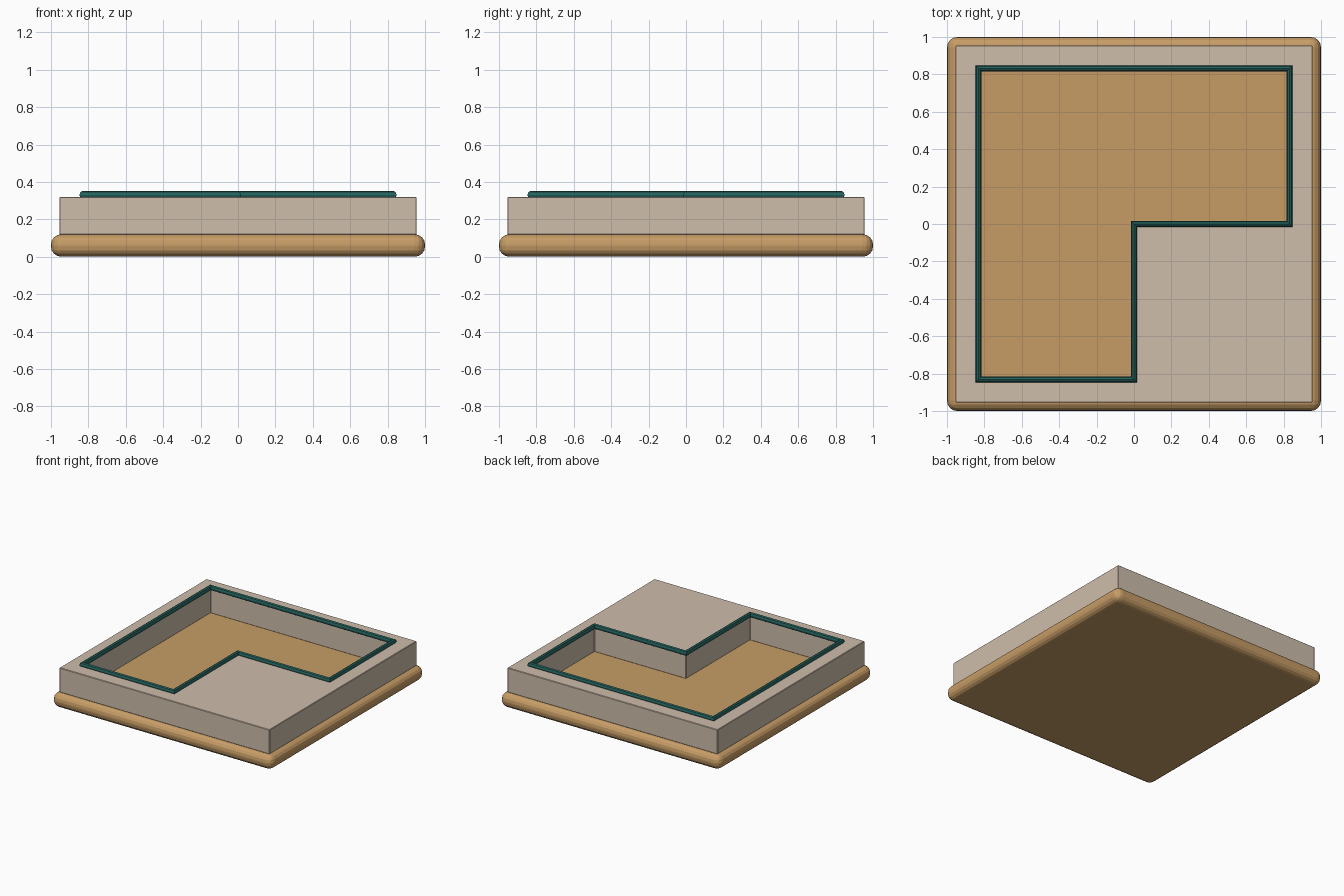
import bpy, bmesh

if "Cube" in bpy.data.objects:
    bpy.data.objects.remove(bpy.data.objects["Cube"])


def material(name, rgb):
    m = bpy.data.materials.new(name)
    m.diffuse_color = (*rgb, 1)
    m.use_nodes = True
    m.node_tree.nodes["Principled BSDF"].inputs["Base Color"].default_value = m.diffuse_color
    return m


tan = material("tan wood", (0.57, 0.335, 0.133))
stone = material("pale stone", (0.62, 0.515, 0.41))
teal = material("dark teal", (0.019, 0.125, 0.11))


def prism(name, loops, z0, z1, mat, bevel, segments):
    """Extrude a flat outline (any further loops are holes) from z0 to z1."""
    bm = bmesh.new()
    edges = []
    for loop in loops:
        vs = [bm.verts.new((x, y, z0)) for x, y in loop]
        edges += [bm.edges.new((vs[i - 1], vs[i])) for i in range(len(vs))]
    if len(loops) == 1:
        bm.faces.new(list(bm.verts))
    else:
        bmesh.ops.triangle_fill(bm, edges=edges, use_beauty=True,
                                use_dissolve=False, normal=(0, 0, 1))
    top = bmesh.ops.extrude_face_region(bm, geom=bm.faces[:], use_keep_orig=True)["geom"]
    for v in top:
        if isinstance(v, bmesh.types.BMVert):
            v.co.z = z1
    bmesh.ops.recalc_face_normals(bm, faces=bm.faces[:])
    me = bpy.data.meshes.new(name)
    bm.to_mesh(me)
    bm.free()
    ob = bpy.data.objects.new(name, me)
    bpy.context.collection.objects.link(ob)
    me.materials.append(mat)
    b = ob.modifiers.new("bevel", "BEVEL")
    b.width, b.segments, b.limit_method = bevel, segments, "ANGLE"
    return ob


def square(s):
    return [(-s, -s), (s, -s), (s, s), (-s, s)]


R = 0.832
L_SHAPE = [(-R, -R), (0, -R), (0, 0), (R, 0), (R, R), (-R, R)]

# Rounded base slab, also the floor of the recess
prism("base_slab", [square(1.0)], 0.0, 0.12, tan, 0.055, 4)

# Block with the L-shaped recess through it
prism("recessed_block", [square(0.955), L_SHAPE], 0.118, 0.32, stone, 0.004, 1)

# Rounded trim following the rim of the recess
cu = bpy.data.curves.new("recess_trim", "CURVE")
cu.dimensions = "3D"
cu.bevel_depth = 0.022
cu.bevel_resolution = 2
sp = cu.splines.new("POLY")
sp.points.add(len(L_SHAPE) - 1)
for p, (x, y) in zip(sp.points, L_SHAPE):
    p.co = (x, y, 0.33, 1)
sp.use_cyclic_u = True
sp.use_smooth = False
cu.materials.append(teal)
bpy.context.collection.objects.link(bpy.data.objects.new("recess_trim", cu))
